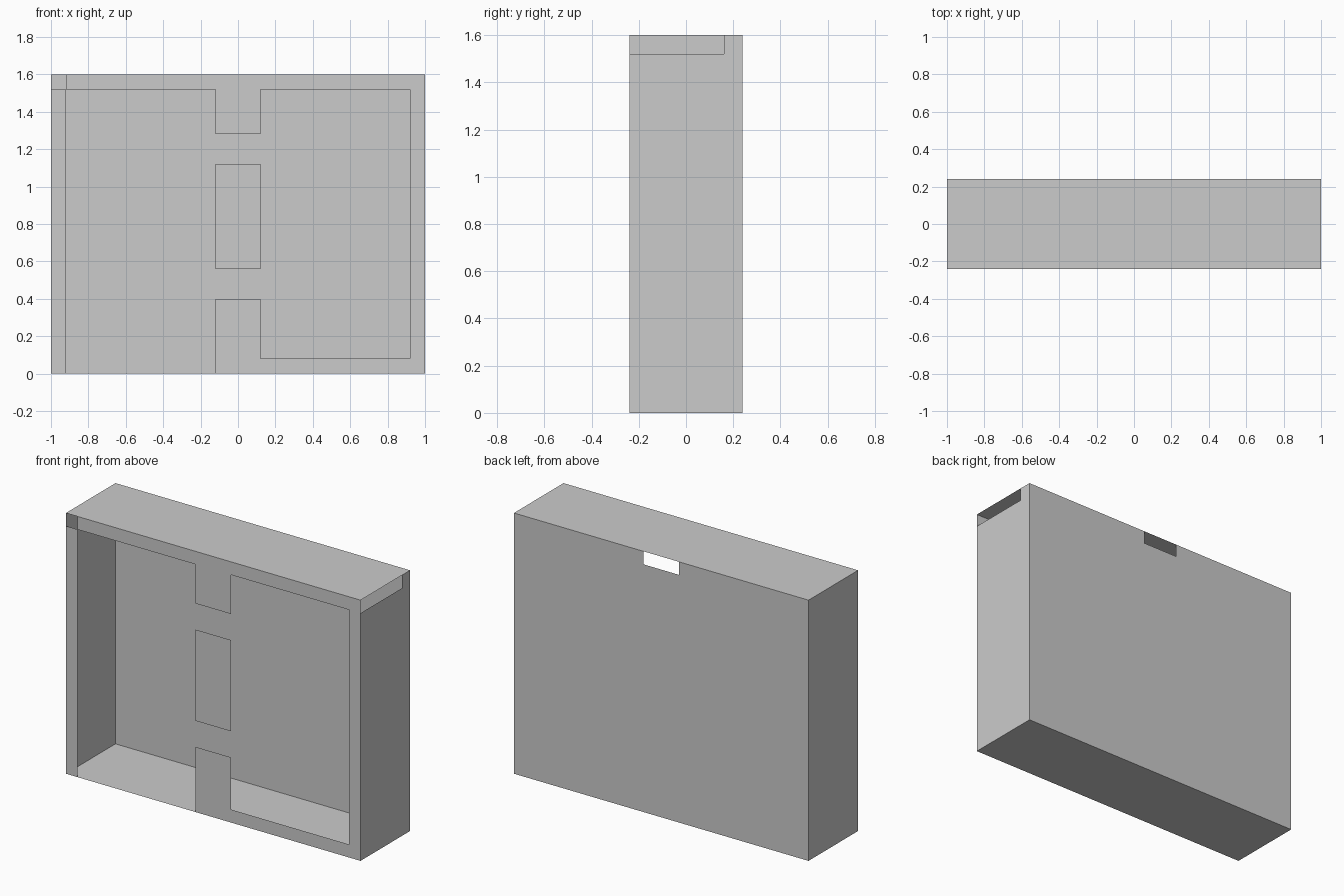
import bpy, bmesh
from mathutils import Vector

if "Cube" in bpy.data.objects:
    bpy.data.objects.remove(bpy.data.objects["Cube"])

W, D, H = 1.0, 0.24, 1.6      # half width, half depth, height
LIP, POST = 0.08, 0.12        # frame lip width, half width of centre post
IN, TOP = W - LIP, H - LIP    # inner frame edges


def panel(name, outline, place):
    """Thin flat sheet from a 2D outline, facing away from the case centre."""
    bm = bmesh.new()
    face = bm.faces.new([bm.verts.new(place(a, b)) for a, b in outline])
    face.normal_update()
    if face.normal.dot(face.verts[0].co - Vector((0, 0, H / 2))) < 0:
        face.normal_flip()
    mesh = bpy.data.meshes.new(name)
    bm.to_mesh(mesh)
    bm.free()
    obj = bpy.data.objects.new(name, mesh)
    bpy.context.collection.objects.link(obj)
    return obj


def rect(a0, a1, b0, b1):
    return [(a0, b0), (a1, b0), (a1, b1), (a0, b1)]


def front(a, b): return (a, -D, b)
def back(a, b): return (a, D, b)
def left(a, b): return (-W, a, b)
def right(a, b): return (W, a, b)
def floor(a, b): return (a, b, 0)
def roof(a, b): return (a, b, H)


# Plain case walls
panel("floor", rect(-W, W, -D, D), floor)
panel("roof", rect(-W, W, -D, D), roof)
panel("left_wall", rect(-D, D, 0, H), left)

# Right wall with a slot along its top front edge
panel("right_wall", [(-D, 0), (D, 0), (D, H), (D - LIP, H),
                     (D - LIP, TOP), (-D, TOP)], right)

# Back wall with a small slot under the roof
panel("back_wall", [(-W, 0), (W, 0), (W, H), (POST, H), (POST, TOP),
                    (-POST, TOP), (-POST, H), (-W, H)], back)

# Front frame: top, right and bottom lips with upper and lower post stubs
panel("front_frame", [(-IN, H), (W, H), (W, 0), (-POST, 0), (-POST, 0.4),
                      (POST, 0.4), (POST, LIP), (IN, LIP), (IN, TOP),
                      (POST, TOP), (POST, 1.28), (-POST, 1.28),
                      (-POST, TOP), (-IN, TOP)], front)

# Left lip and the floating middle of the post
panel("front_left_lip", rect(-W, -IN, 0, TOP), front)
panel("front_post_middle", rect(-POST, POST, 0.56, 1.12), front)
